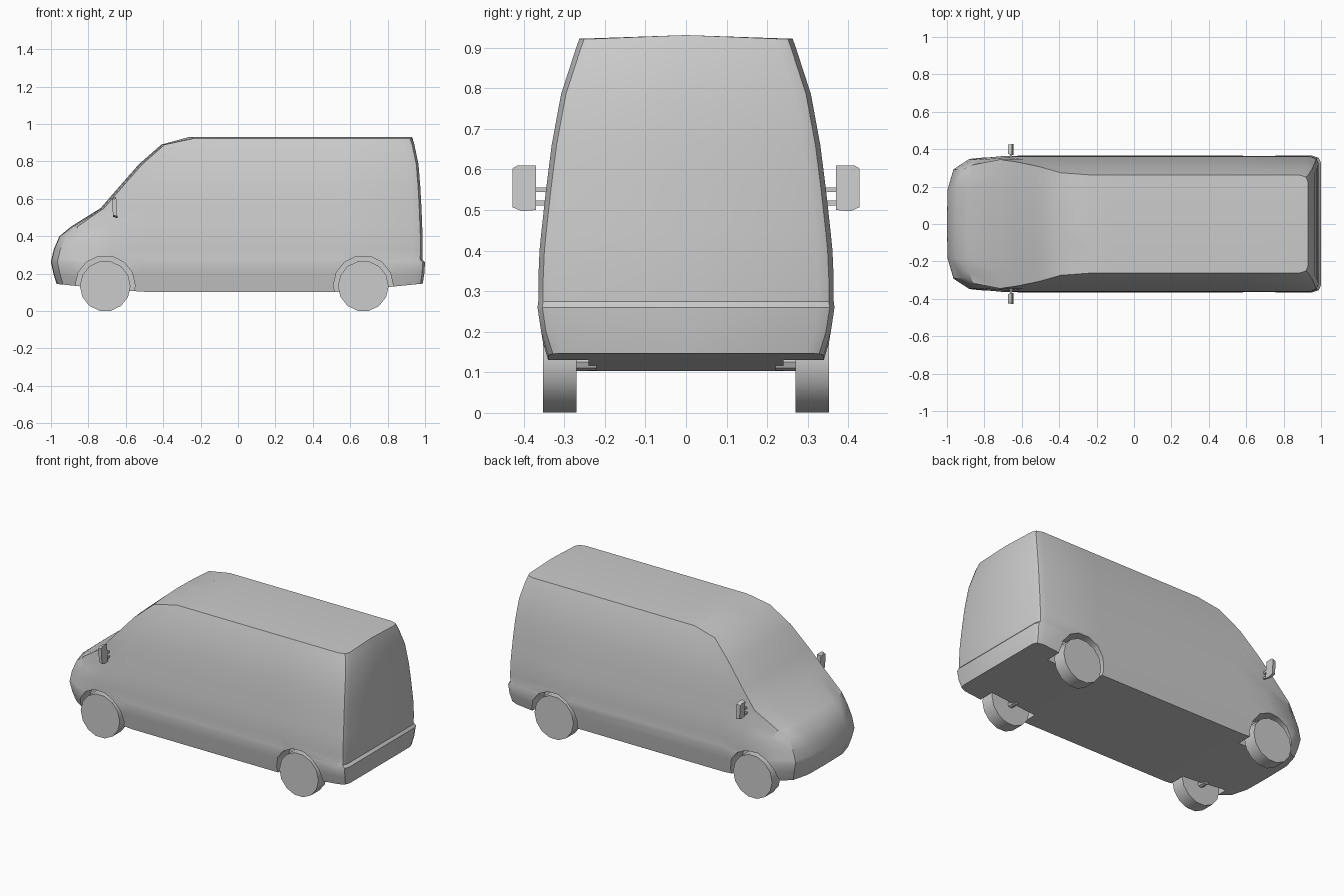
import bpy, bmesh, math
from mathutils import Matrix, Vector

if "Cube" in bpy.data.objects:
    bpy.data.objects.remove(bpy.data.objects["Cube"])

grey = bpy.data.materials.new("light grey")
grey.diffuse_color = (0.6, 0.6, 0.6, 1)
grey.use_nodes = True
grey.node_tree.nodes["Principled BSDF"].inputs["Base Color"].default_value = grey.diffuse_color


def finish(name, bm, angle=35):
    bmesh.ops.remove_doubles(bm, verts=bm.verts, dist=1e-4)
    bmesh.ops.recalc_face_normals(bm, faces=bm.faces)
    me = bpy.data.meshes.new(name)
    bm.to_mesh(me)
    bm.free()
    me.materials.append(grey)
    ob = bpy.data.objects.new(name, me)
    bpy.context.collection.objects.link(ob)
    if angle:
        smooth(ob, angle)
    return ob


def smooth(ob, angle):
    bpy.ops.object.select_all(action='DESELECT')
    ob.select_set(True)
    bpy.context.view_layer.objects.active = ob
    bpy.ops.object.shade_smooth_by_angle(angle=math.radians(angle))


def cylinder(bm, x, y0, y1, z, r, n, turn=0.0):
    m = (Matrix.Translation((x, (y0 + y1) / 2, z)) @ Matrix.Rotation(math.pi / 2, 4, 'X')
         @ Matrix.Rotation(turn, 4, 'Z'))
    bmesh.ops.create_cone(bm, cap_ends=True, segments=n, radius1=r, radius2=r,
                          depth=abs(y1 - y0), matrix=m)


# Plan-view corner shapes: (setback from the front, fraction of half width)
NOSE = [(0, 0), (.003, .5), (.035, .80), (.12, .95), (.30, 1)]
HOOD = [(0, 0), (.004, .5), (.012, .72), (.035, .89), (.22, 1)]
SCREEN = [(0, 0), (.005, .5), (.010, .75), (.018, 1), (.15, 1)]

# Body levels: height, front x, rear x, half width, corner shape
LEVELS = [
    (.103, -.970, .988, .340, NOSE),
    (.200, -.987, .996, .357, NOSE),
    (.260, -1.00, 1.00, .366, NOSE),
    (.275, -.998, .986, .364, NOSE),
    (.330, -.985, .987, .364, NOSE),
    (.400, -.955, .987, .361, NOSE),
    (.450, -.895, .985, .356, HOOD),
    (.550, -.735, .981, .345, SCREEN),
    (.660, -.640, .975, .331, SCREEN),
    (.785, -.530, .965, .308, SCREEN),
    (.890, -.410, .943, .274, SCREEN),
    (.922, -.260, .931, .263, SCREEN),
]


def ring(level, s):
    z, xf, xr, w, corner = level
    pts = [(xf + d, w * f) for d, f in corner]
    pts += [(max(-.5, xf + .3), w), (.55, w), (xr - .05, w),
            (xr - .012, w - .012), (xr, w - .04), (xr, 0)]
    out = []
    for x, y in pts:
        h = z
        if level is LEVELS[0]:          # overhangs rise towards the bumpers
            h += max(0, abs(x) - .55) * .1
        if level is LEVELS[-1] and y == 0:   # roof crown
            h += .009
        out.append(Vector((x, s * y, h)))
    return out


# Body shell
bm = bmesh.new()
for s in (1, -1):
    rings = [[bm.verts.new(p) for p in ring(l, s)] for l in LEVELS]
    for a, b in zip(rings, rings[1:]):
        for i in range(len(a) - 1):
            bm.faces.new((a[i], a[i + 1], b[i + 1], b[i]))
    for edge, crown in ((rings[0], 0), (rings[-1], .009)):
        mid = [edge[0]] + [bm.verts.new((v.co.x, 0, v.co.z + crown)) for v in edge[1:-1]] + [edge[-1]]
        for i in range(len(edge) - 1):
            f = [edge[i], edge[i + 1], mid[i + 1], mid[i]]
            bm.faces.new(list(dict.fromkeys(f)))
body = finish("van_body", bm, 0)

# Wheel arches cut from the body
bm = bmesh.new()
AXLES = (-.71, .67)
for x in AXLES:
    for s in (1, -1):
        cylinder(bm, x, s * .24, s * .5, .137, .16, 14, math.pi / 14)
cutter = finish("arch_cutter", bm, 0)
cutter.hide_render = True
bpy.context.view_layer.objects.active = body
mod = body.modifiers.new("arches", 'BOOLEAN')
mod.operation = 'DIFFERENCE'
mod.solver = 'EXACT'
mod.object = cutter
bpy.ops.object.modifier_apply(modifier="arches")
bpy.data.objects.remove(cutter)
smooth(body, 35)

# Wheels with short axle stubs
for x, end in zip(AXLES, ("front", "rear")):
    for s, side in ((1, "left"), (-1, "right")):
        bm = bmesh.new()
        cylinder(bm, x, s * .27, s * .353, .1335, .1355, 14, math.pi / 14)
        cylinder(bm, x, s * .22, s * .28, .125, .02, 8)
        finish(f"{end}_{side}_wheel", bm)

# Door mirrors: chamfered housing tapering forward, on two stalks
OUTLINE = [(.37, .50), (.37, .61), (.415, .61), (.428, .602), (.428, .507), (.405, .497)]
for s, side in ((1, "left"), (-1, "right")):
    bm = bmesh.new()
    back = [bm.verts.new((-.645 - (z - .5) * .06, s * y, z)) for y, z in OUTLINE]
    front = [bm.verts.new((-.668 - (z - .5) * .06, s * (.399 + (y - .399) * .85), .555 + (z - .555) * .88))
             for y, z in OUTLINE]
    bm.faces.new(back)
    bm.faces.new(front)
    for i in range(len(OUTLINE)):
        j = (i + 1) % len(OUTLINE)
        bm.faces.new((back[i], back[j], front[j], front[i]))
    for z in (.517, .55):
        m = Matrix.Translation((-.658, s * .357, z)) @ Matrix.Diagonal((.012, .036, .012, 1))
        bmesh.ops.create_cube(bm, size=1, matrix=m)
    finish(f"{side}_mirror", bm)
